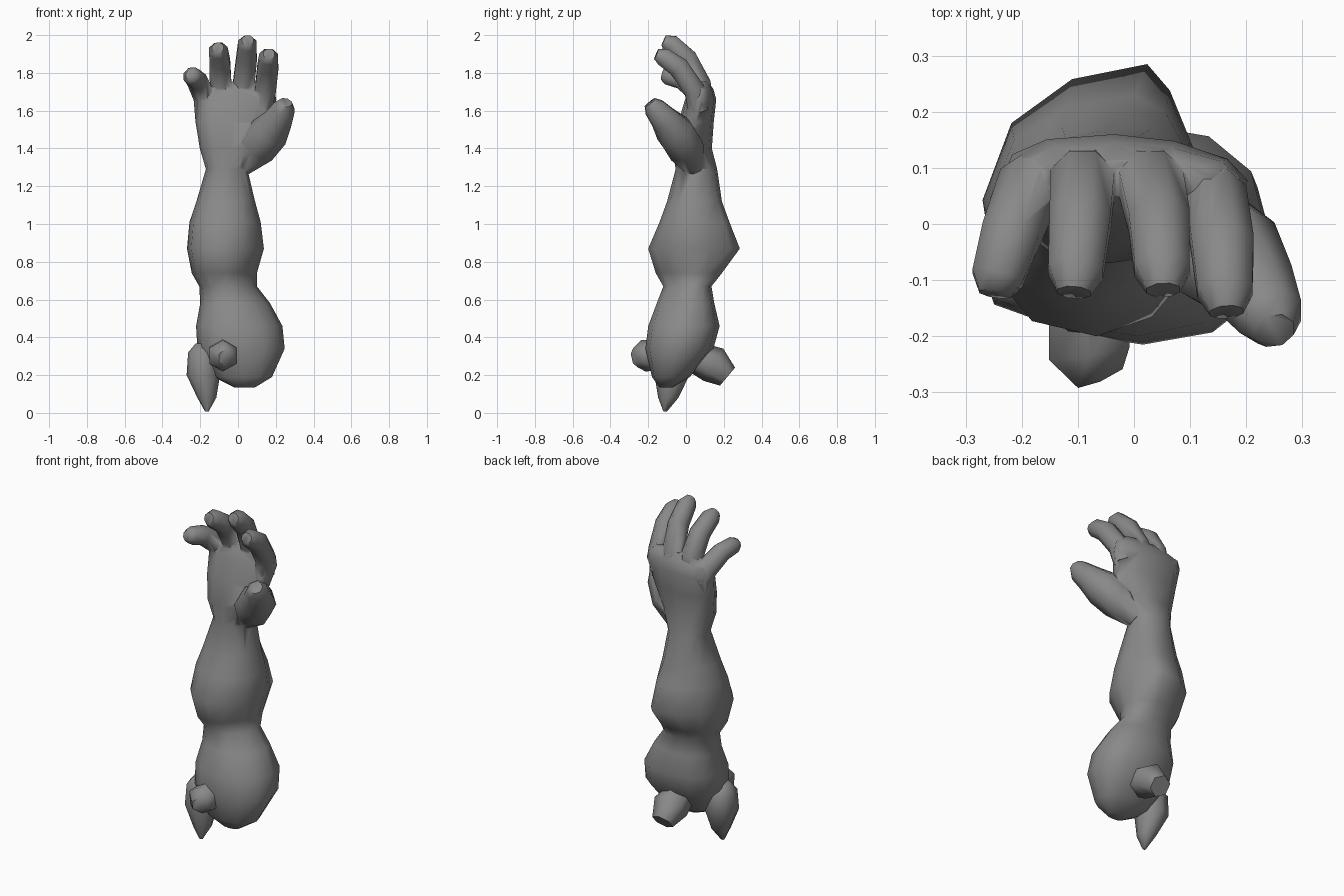
import bpy, bmesh, math
from mathutils import Vector

grey = bpy.data.materials.new("stone grey")
grey.diffuse_color = (0.25, 0.25, 0.25, 1)


def smooth(ob, angle):
    bpy.ops.object.select_all(action='DESELECT')
    ob.select_set(True)
    bpy.context.view_layer.objects.active = ob
    bpy.ops.object.shade_smooth_by_angle(angle=math.radians(angle))


def loft(name, rings, angle=60):
    """Skin a list of vertex rings and cap both ends."""
    bm = bmesh.new()
    loops = [[bm.verts.new(p) for p in ring] for ring in rings]
    n = len(loops[0])
    for a, b in zip(loops, loops[1:]):
        for i in range(n):
            j = (i + 1) % n
            bm.faces.new((a[i], a[j], b[j], b[i]))
    bm.faces.new(loops[0][::-1])
    bm.faces.new(loops[-1])
    bmesh.ops.recalc_face_normals(bm, faces=bm.faces)
    me = bpy.data.meshes.new(name)
    bm.to_mesh(me)
    bm.free()
    me.materials.append(grey)
    ob = bpy.data.objects.new(name, me)
    bpy.context.collection.objects.link(ob)
    smooth(ob, angle)
    return ob


def oval(z, x0, x1, y0, y1, lean=0.0, back=0.85, front=0.85, side=None, n=12, power=0.82):
    """Level ring filling an x/y range; lean slides the back ridge sideways,
    back and front set the roundness of the right quarters (over 1 is sunken),
    side is the y where the ring is widest."""
    side = (y0 + y1) / 2 if side is None else side
    pts = []
    for i in range(n):
        a = math.tau * i / n
        c, s = math.cos(a), math.sin(a)
        p = power if c < 1e-6 else back if s > 0 else front
        u = math.copysign(abs(c) ** p, c) if abs(c) > 1e-6 else 0
        v = math.copysign(abs(s) ** p, s) if abs(s) > 1e-6 else 0
        pts.append(Vector(((x0 + x1) / 2 + u * (x1 - x0) / 2 + lean * max(v, 0) ** 2,
                           side + v * ((y1 - side) if v > 0 else (side - y0)), z)))
    return pts


def tube(name, path, n=8):
    """Tapered limb along points (x, y, z, radius)."""
    pts = [Vector(p[:3]) for p in path]
    rings = []
    for i, p in enumerate(pts):
        d = (pts[min(i + 1, len(pts) - 1)] - pts[max(i - 1, 0)]).normalized()
        u = Vector((1, 0, 0))
        u = (u - d * u.dot(d)).normalized()
        v = d.cross(u)
        rings.append([p + (u * math.cos(math.tau * (k + .5) / n)
                           + v * math.sin(math.tau * (k + .5) / n)) * path[i][3] for k in range(n)])
    return loft(name, rings)


# Upper arm, forearm and palm in one skin
arm = loft("arm", [oval(*r) for r in (
    (0.135, -0.02, 0.09, -0.14, -0.07),
    (0.19, -0.13, 0.18, -0.18, 0.02),
    (0.34, -0.215, 0.247, -0.215, 0.145, 0, 0.85, 0.9),
    (0.46, -0.222, 0.235, -0.2, 0.178, 0, 0.85, 0.95),
    (0.58, -0.2, 0.17, -0.155, 0.15, 0, 0.9, 1.05, 0.02),
    (0.67, -0.205, 0.10, -0.12, 0.135, 0.02, 0.95, 1.25, 0.04),
    (0.74, -0.245, 0.10, -0.16, 0.19, 0.06, 1.2, 1.4, 0.05),
    (0.87, -0.27, 0.137, -0.2, 0.285, 0.09, 1.5, 1.05),
    (1.01, -0.257, 0.12, -0.14, 0.23, 0.07, 1.3, 0.95),
    (1.12, -0.22, 0.09, -0.10, 0.19, 0.03, 1.1),
    (1.29, -0.17, 0.05, -0.055, 0.165),
    (1.40, -0.202, 0.11, -0.07, 0.137, 0, 1.0),
    (1.54, -0.225, 0.17, -0.04, 0.147, 0, 1.1),
    (1.66, -0.235, 0.203, -0.005, 0.16, -0.02, 1.1),
    (1.715, -0.215, 0.19, 0.02, 0.145, -0.02, 1.1),
    (1.755, -0.14, 0.14, 0.05, 0.115))], 70)

# Four curled fingers and a thumb with its heavy base
digits = [
    tube("little_finger", [(-0.165, 0.085, 1.62, .055), (-0.185, 0.07, 1.69, .06), (-0.22, -0.02, 1.765, .056),
                           (-0.243, -0.095, 1.783, .05), (-0.248, -0.125, 1.79, .03)]),
    tube("ring_finger", [(-0.09, 0.085, 1.62, .06), (-0.092, 0.075, 1.74, .062), (-0.096, 0.005, 1.855, .059),
                         (-0.104, -0.085, 1.918, .053), (-0.107, -0.122, 1.932, .032)]),
    tube("middle_finger", [(0.02, 0.085, 1.62, .06), (0.03, 0.075, 1.74, .062), (0.045, 0.005, 1.875, .059),
                           (0.05, -0.08, 1.955, .053), (0.052, -0.118, 1.972, .032)]),
    tube("index_finger", [(0.125, 0.065, 1.60, .058), (0.145, 0.045, 1.71, .06), (0.158, -0.04, 1.83, .06),
                          (0.162, -0.12, 1.885, .053), (0.165, -0.157, 1.9, .032)]),
    tube("thumb", [(0.015, 0.045, 1.30, .055), (0.10, -0.005, 1.405, .105), (0.168, -0.06, 1.487, .105),
                   (0.215, -0.115, 1.555, .078), (0.243, -0.165, 1.612, .062), (0.25, -0.19, 1.643, .038)])]

# Weld the digits into the palm
for d in digits:
    bpy.context.view_layer.objects.active = arm
    m = arm.modifiers.new("weld", 'BOOLEAN')
    m.operation, m.solver, m.object = 'UNION', 'EXACT', d
    bpy.ops.object.modifier_apply(modifier=m.name)
    bpy.data.objects.remove(d)
smooth(arm, 100)

# Hanging spike beside the elbow end
loft("hanging_spike", [oval(*r, 0, 1, 1, None, 8, 0.85) for r in (
    (0.008, -0.175, -0.155, -0.12, -0.10),
    (0.08, -0.215, -0.115, -0.147, -0.04),
    (0.2, -0.272, -0.095, -0.167, 0.018),
    (0.32, -0.264, -0.105, -0.157, 0.015),
    (0.367, -0.225, -0.145, -0.12, -0.03))])

# Blunt nubs at front and back
tube("front_nub", [(-0.08, -0.14, 0.31, .082), (-0.08, -0.225, 0.302, .084), (-0.06, -0.27, 0.292, .05)], 6)
tube("back_nub", [(0.0, 0.06, 0.29, .085), (0.0, 0.145, 0.255, .1), (0.0, 0.22, 0.192, .062)], 6)
